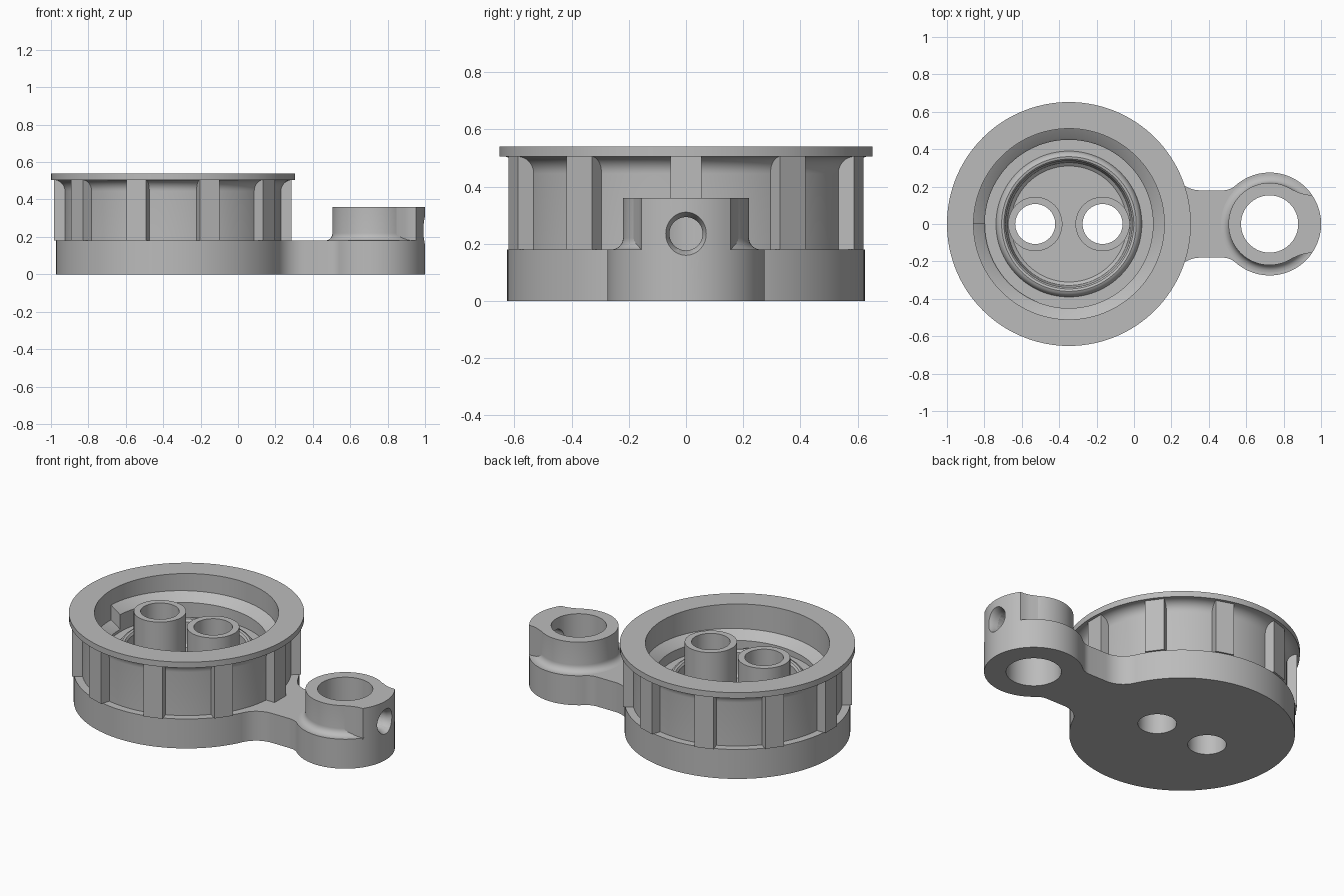
import bpy, bmesh, math
from mathutils import Matrix

if "Cube" in bpy.data.objects:
    bpy.data.objects.remove(bpy.data.objects["Cube"])

CX, EX = -0.348, 0.725          # cup axis and eye axis along x
BORE, EYE_R = 0.153, 0.275

grey = bpy.data.materials.new("grey")
grey.diffuse_color = (0.5, 0.5, 0.5, 1)
grey.use_nodes = True
grey.node_tree.nodes["Principled BSDF"].inputs["Base Color"].default_value = grey.diffuse_color


def finish(name, bm, x=0.0):
    bmesh.ops.remove_doubles(bm, verts=bm.verts, dist=1e-5)
    bmesh.ops.recalc_face_normals(bm, faces=bm.faces)
    me = bpy.data.meshes.new(name)
    bm.to_mesh(me)
    bm.free()
    me.materials.append(grey)
    ob = bpy.data.objects.new(name, me)
    ob.location.x = x
    bpy.context.collection.objects.link(ob)
    return ob


def lathe(name, profile, x=0.0, n=96, closed=False):
    """Revolve (radius, z) points about the vertical axis."""
    bm = bmesh.new()
    cols = []
    for i in range(n):
        a = 2 * math.pi * i / n
        cols.append([bm.verts.new((r * math.cos(a), r * math.sin(a), z)) for r, z in profile])
    m = len(profile)
    for i in range(n):
        p, q = cols[i], cols[(i + 1) % n]
        for j in range(m if closed else m - 1):
            k = (j + 1) % m
            loop = [p[j], q[j], q[k], p[k]]
            if profile[j][0] == 0:
                loop.pop(1)
            elif profile[k][0] == 0:
                loop.pop(2)
            bm.faces.new(loop)
    return finish(name, bm, x)


def extrude(name, outline, z0, z1):
    bm = bmesh.new()
    f = bm.faces.new([bm.verts.new((x, y, z0)) for x, y in outline])
    out = bmesh.ops.extrude_face_region(bm, geom=[f])
    bmesh.ops.translate(bm, vec=(0, 0, z1 - z0),
                        verts=[v for v in out["geom"] if isinstance(v, bmesh.types.BMVert)])
    return finish(name, bm)


def arc(cx, cy, r, a0, a1, n):
    return [(cx + r * math.cos(a0 + (a1 - a0) * i / n),
             cy + r * math.sin(a0 + (a1 - a0) * i / n)) for i in range(n + 1)]


def cut(ob, cutters):
    bpy.context.view_layer.objects.active = ob
    for c in cutters:
        mod = ob.modifiers.new("hole", 'BOOLEAN')
        mod.operation, mod.solver, mod.object = 'DIFFERENCE', 'EXACT', c
        bpy.ops.object.modifier_apply(modifier=mod.name)


# cup: base, recessed wall with cove under the rim, flange, stepped bowl
cove = [(r, z) for r, z in arc(0.64, 0.445, 0.06, math.pi, math.pi / 2, 8)]
body = lathe("cup_body", [(0, 0), (0.625, 0), (0.625, 0.18), (0.58, 0.18)] + cove + [
    (0.652, 0.505), (0.652, 0.54), (0.51, 0.54), (0.51, 0.30), (0.39, 0.30),
    (0.384, 0.32), (0.372, 0.335), (0.36, 0.34), (0.347, 0.337), (0.338, 0.325),
    (0.335, 0.22), (0.328, 0.195), (0.31, 0.18), (0, 0.18)], CX, 120)

# two hollow posts standing in the bowl, open through the floor
cutters = []
for i, dx in enumerate((-0.18, 0.18)):
    lathe(f"post_{i + 1}", [(0.107, 0.18), (0.145, 0.18), (0.145, 0.5), (0.107, 0.5)],
          CX + dx, 64, True)
    cutters.append(lathe("post_hole_cutter", [(0, -0.1), (0.107, -0.1), (0.107, 0.3), (0, 0.3)],
                         CX + dx, 64))
cut(body, cutters)

# spiral ramp ledge around the inside of the cup, one turn with a step
bm = bmesh.new()
rows = []
N = 120
for i in range(N + 1):
    a, z = math.pi - 2 * math.pi * i / N, 0.45 - 0.09 * i / N
    rows.append([bm.verts.new((r * math.cos(a), r * math.sin(a), h))
                 for r, h in ((0.512, z), (0.46, z - 0.035), (0.45, z - 0.045), (0.45, 0.298))])
for p, q in zip(rows, rows[1:]):
    for j in range(3):
        bm.faces.new((p[j], p[j + 1], q[j + 1], q[j]))
a, b = rows[0], rows[-1]
bm.faces.new((a[0], a[1], a[2], b[2], b[1], b[0]))
finish("spiral_ledge", bm, CX)

# ten grip ribs around the wall
bm = bmesh.new()
for i in range(10):
    m = (Matrix.Rotation(math.radians(36 * i), 4, 'Z') @ Matrix.Translation((0.597, 0, 0.3425))
         @ Matrix.Diagonal((0.075, 0.11, 0.325, 1)))
    bmesh.ops.create_cube(bm, size=1, matrix=m)
finish("grip_ribs", bm, CX)

# arm and eye plate with blended corners
w, f1, f2 = 0.18, 0.15, 0.10
c1 = CX + math.sqrt((0.625 + f1) ** 2 - (w + f1) ** 2)
c2 = EX - math.sqrt((EYE_R + f2) ** 2 - (w + f2) ** 2)
t1 = math.atan2(-(w + f1), CX - c1)
t2 = math.atan2(-(w + f2), EX - c2)
te = math.atan2(w + f2, c2 - EX)
upper = ([(0.1, 0.2)] + arc(c1, w + f1, f1, t1, -math.pi / 2, 10)
         + arc(c2, w + f2, f2, -math.pi / 2, t2, 8) + arc(EX, 0, EYE_R, te, 0, 40)[1:])
lower = [(x, -y) for x, y in reversed(upper[:-1])]
plate = extrude("arm_plate", upper + lower, 0, 0.18)

# raised boss on the eye, with a cove at its foot
boss = lathe("eye_boss", [(0, 0.1), (0.26, 0.1), (0.26, 0.18)]
             + arc(0.26, 0.22, 0.04, -math.pi / 2, -math.pi, 6)[1:]
             + [(0.22, 0.36), (0, 0.36)], EX, 80)

# screw block reaching the outer end of the eye
ta = math.asin(0.155 / EYE_R)
side = [(0.78, 0.205), (0.85, 0.182), (0.89, 0.165), (0.92, 0.157)]
block = extrude("screw_block", [(x, -y) for x, y in side]
                + arc(EX, 0, EYE_R, -ta, ta, 16) + side[::-1], 0.17, 0.36)

# eye bore and chamfered side screw hole
bore = lathe("bore_cutter", [(0, -0.1), (BORE, -0.1), (BORE, 0.5), (0, 0.5)], EX, 80)
screw = lathe("screw_cutter", [(0, 0), (0.058, 0), (0.058, 0.215), (0.078, 0.255),
                               (0.078, 0.35), (0, 0.35)], 0, 48)
screw.rotation_euler.y = math.pi / 2
screw.location = (0.75, 0, 0.235)
bpy.context.view_layer.update()
for ob in (plate, boss, block):
    cut(ob, [bore, screw])

# remove cutters, smooth the round surfaces
for c in cutters + [bore, screw]:
    bpy.data.objects.remove(c)
bpy.ops.object.select_all(action='DESELECT')
for ob in bpy.context.scene.objects:
    ob.select_set(True)
    bpy.context.view_layer.objects.active = ob
bpy.ops.object.shade_smooth_by_angle(angle=math.radians(30))
